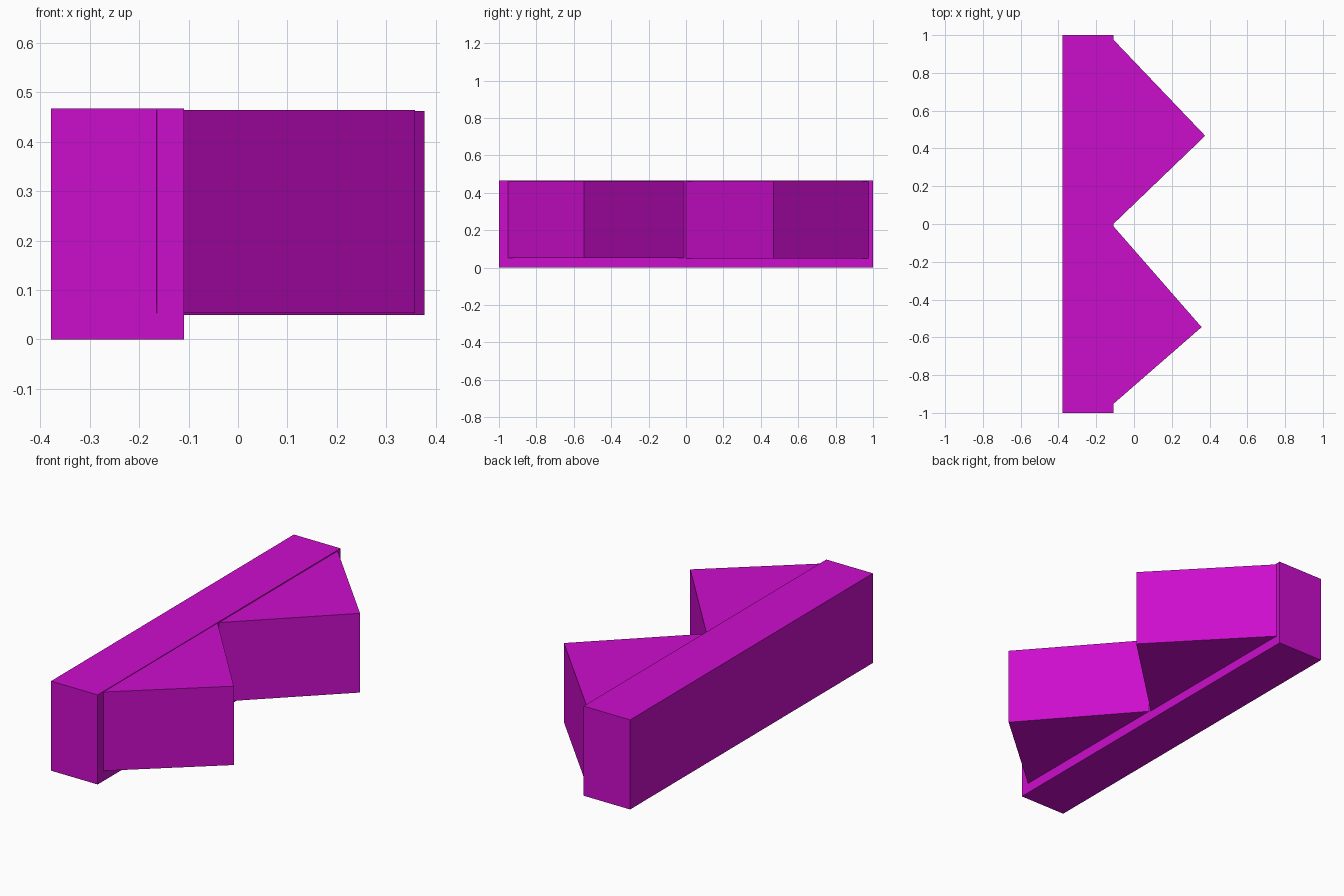
import bpy, bmesh

if "Cube" in bpy.data.objects:
    bpy.data.objects.remove(bpy.data.objects["Cube"])

# Shared magenta material
mat = bpy.data.materials.new("magenta")
mat.diffuse_color = (0.6, 0.004, 0.6, 1)
mat.use_nodes = True
mat.node_tree.nodes["Principled BSDF"].inputs["Base Color"].default_value = mat.diffuse_color


def prism(name, outline, z0, z1):
    """Extrude a counter-clockwise plan outline from z0 to z1."""
    bm = bmesh.new()
    face = bm.faces.new([bm.verts.new((x, y, z0)) for x, y in outline])
    ext = bmesh.ops.extrude_face_region(bm, geom=[face])
    top = [v for v in ext["geom"] if isinstance(v, bmesh.types.BMVert)]
    bmesh.ops.translate(bm, verts=top, vec=(0, 0, z1 - z0))
    bmesh.ops.recalc_face_normals(bm, faces=bm.faces)
    mesh = bpy.data.meshes.new(name)
    bm.to_mesh(mesh)
    bm.free()
    mesh.materials.append(mat)
    obj = bpy.data.objects.new(name, mesh)
    bpy.context.collection.objects.link(obj)
    return obj


# Long back bar
prism("back_bar", [(-0.378, -1), (-0.109, -1), (-0.109, 1), (-0.378, 1)], 0, 0.467)

# Two pointed wedges, their long sides buried in the bar
prism("front_wedge", [(0.358, -0.546), (-0.15, 0.035), (-0.165, -1.001)], 0.053, 0.464)
prism("rear_wedge", [(0.377, 0.467), (-0.13, 0.998), (-0.15, -0.039)], 0.049, 0.462)
